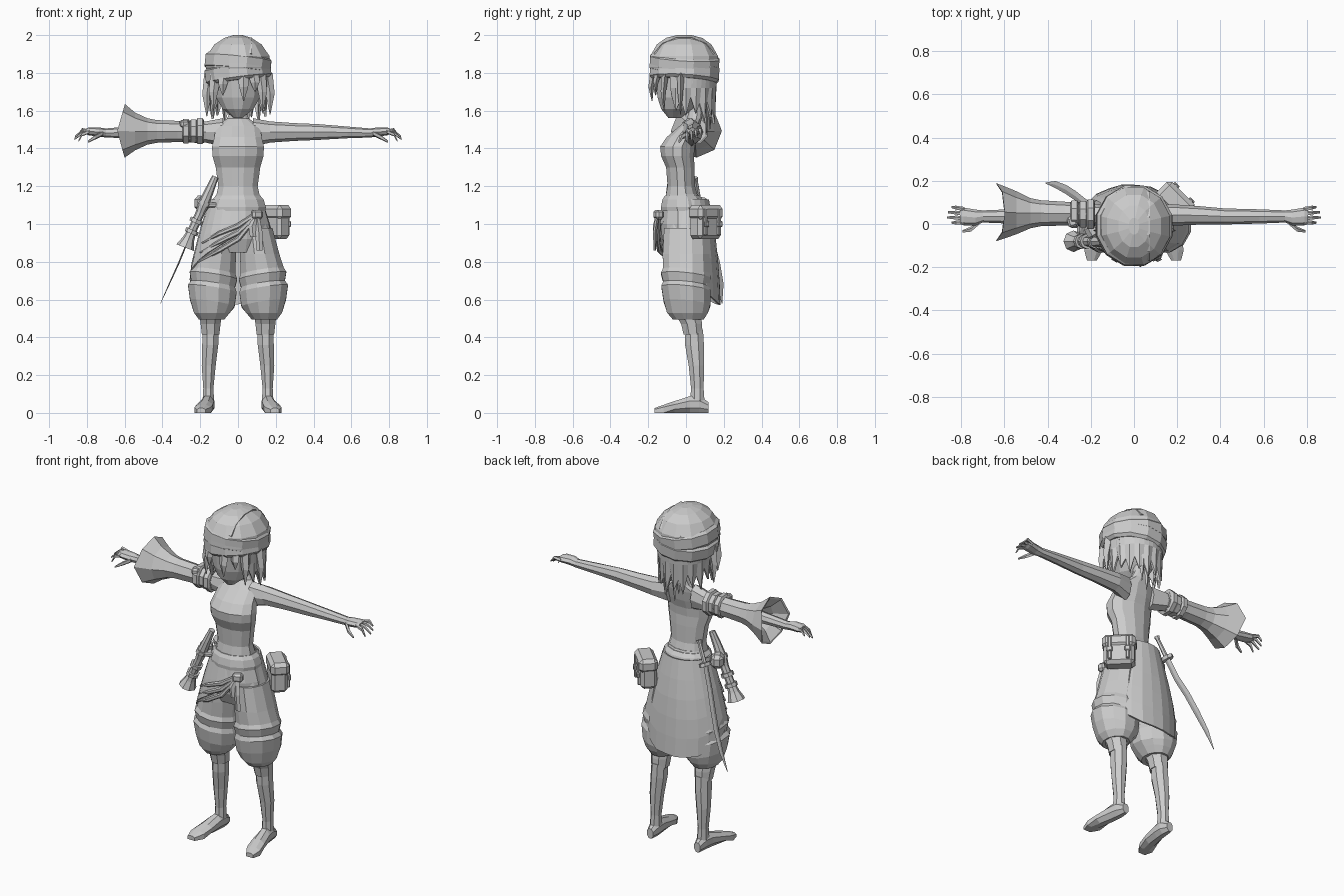
import bpy, bmesh, math
from mathutils import Vector, Matrix

AXES = {'x': ((0, 1, 0), (0, 0, 1)), 'y': ((1, 0, 0), (0, 0, 1)), 'z': ((1, 0, 0), (0, 1, 0))}


def finish(name, bm):
    bmesh.ops.recalc_face_normals(bm, faces=bm.faces)
    me = bpy.data.meshes.new(name)
    bm.to_mesh(me)
    bm.free()
    ob = bpy.data.objects.new(name, me)
    bpy.context.collection.objects.link(ob)
    return ob


def tube(name, rings, n=8, axis=None, s=1, caps=True, phase=0.0):
    """Loft elliptical rings (x, y, z, r1, r2); s=-1 mirrors in x."""
    bm = bmesh.new()
    pts = [Vector((r[0] * s, r[1], r[2])) for r in rings]
    loops = []
    for i, r in enumerate(rings):
        if axis:
            u, v = (Vector(a) for a in AXES[axis])
        else:
            t = (pts[min(i + 1, len(pts) - 1)] - pts[max(i - 1, 0)]).normalized()
            u = t.cross(Vector((0, 1, 0))).normalized()
            v = u.cross(t)
        angles = [2 * math.pi * (k + phase) / n for k in range(n)]
        loops.append([bm.verts.new(pts[i] + u * r[3] * math.cos(a) + v * r[4] * math.sin(a)) for a in angles])
    for a, b in zip(loops, loops[1:]):
        for k in range(n):
            bm.faces.new((a[k], a[(k + 1) % n], b[(k + 1) % n], b[k]))
    if caps:
        bm.faces.new(loops[0])
        bm.faces.new(loops[-1])
    return finish(name, bm)


def box(name, loc, size, rot=0.0, bevel=0.0):
    bm = bmesh.new()
    bmesh.ops.create_cube(bm, size=1)
    bmesh.ops.scale(bm, vec=size, verts=bm.verts)
    if bevel:
        bmesh.ops.bevel(bm, geom=bm.edges[:], offset=bevel, segments=1, affect='EDGES')
    bmesh.ops.transform(bm, matrix=Matrix.Translation(loc) @ Matrix.Rotation(rot, 4, 'Z'), verts=bm.verts)
    return finish(name, bm)


def sheet(name, columns, thick):
    """Skin a grid of points given as columns, then thicken it."""
    bm = bmesh.new()
    g = [[bm.verts.new(p) for p in c] for c in columns]
    for a, b in zip(g, g[1:]):
        for k in range(len(a) - 1):
            bm.faces.new((a[k], a[k + 1], b[k + 1], b[k]))
    ob = finish(name, bm)
    m = ob.modifiers.new('thickness', 'SOLIDIFY')
    m.thickness = thick
    m.offset = 0
    return ob


def lerp(table, x):
    for (x0, *a), (x1, *b) in zip(table, table[1:]):
        if x <= x1:
            t = max(0, (x - x0) / (x1 - x0))
            return [p + (q - p) * t for p, q in zip(a, b)]
    return list(table[-1][1:])


# torso and hips
tube('torso', [(0, -.02, 1.1, .13, .1), (0, -.025, 1.2, .108, .075), (0, -.03, 1.3, .122, .078),
               (0, -.045, 1.36, .14, .09), (0, -.045, 1.41, .142, .095), (0, -.02, 1.46, .13, .085),
               (0, .02, 1.52, .12, .055), (0, .045, 1.558, .06, .04), (0, .05, 1.6, .04, .038),
               (0, .04, 1.68, .04, .04)], 12, 'z', phase=.5)
tube('hips', [(0, -.02, 1.16, .115, .085), (0, -.015, 1.1, .14, .11), (0, -.01, 1.0, .17, .13),
              (0, 0, .92, .185, .13), (0, 0, .85, .15, .1)], 12, 'z', phase=.5)
tube('belt', [(0, -.02, 1.15, .122, .095), (0, -.018, 1.13, .14, .11), (0, -.015, 1.09, .153, .122),
              (0, -.015, 1.07, .15, .12)], 12, 'z', phase=.5)

# head, ears, turban
tube('head', [(0, -.06, 1.562, .025, .035), (0, -.045, 1.61, .085, .09), (0, -.025, 1.67, .12, .13),
              (0, -.015, 1.76, .135, .15), (0, -.01, 1.85, .14, .155)], 12, 'z', phase=.5)
tube('turban', [(0, -.01, 1.78, .155, .17), (0, -.01, 1.83, .178, .19), (0, -.01, 1.89, .172, .185),
                (0, -.01, 1.95, .13, .15), (0, -.01, 1.985, .075, .1), (0, -.01, 2.0, .025, .04)], 12, 'z', phase=.5)
for i, tilt in enumerate((.13, -.1)):
    z = 1.8 + .05 * i
    band = tube('turban_band', [(0, 0, -.045, .165, .175), (0, 0, -.03, .181, .19), (0, 0, .03, .181, .19),
                                (0, 0, .045, .165, .175)], 12, 'z', phase=.5)
    band.data.transform(Matrix.Translation((0, -.008, z)) @ Matrix.Rotation(-.06, 4, 'X') @ Matrix.Rotation(-tilt, 4, 'Y'))
for i in range(3):
    sheet('turban_fold', [[(x + dx, -.01 + .165 * math.sin(a), 1.872 + .125 * math.cos(a) - .3 * abs(x))
                           for dx in (0, .035)] for x in [-.07 + .055 * i]
                          for a in [k * .5 - 1.25 for k in range(6)]], .012)

# hair: jagged shell round the back and sides, plus loose front locks
cols = []
for k in range(25):
    a = math.radians(-28 + k * 236 / 24)
    low = (1.68, 1.60, 1.66, 1.57)[k % 4] - .04 * max(0, math.sin(a))
    cols.append([(r * math.cos(a), -.005 + (r + .01) * math.sin(a), z)
                 for r, z in ((.155, 1.8), (.15, 1.72), (.135 + .01 * (k % 2), low))])
sheet('hair', cols, .012)
for x, y, z in ((-.13, -.12, 1.6), (.13, -.12, 1.6), (-.08, -.165, 1.68), (.03, -.185, 1.65), (.09, -.16, 1.7),
                (-.165, -.03, 1.57), (.17, -.03, 1.58), (-.04, .13, 1.53), (.05, .13, 1.5), (0, .11, 1.47)):
    tube('hair_lock', [(x * .9, y * .92, 1.8, .03, .02), (x, y, (1.8 + z) / 2, .024, .014), (x, y * .97, z, .002, .002)], 4, 'z')

for s, side in ((1, 'left'), (-1, 'right')):
    tube(side + '_ear', [(.125, .02, 1.7, .01, .012), (.14, .03, 1.72, .012, .028), (.145, .035, 1.76, .01, .02)], 6, 'z', s)
    # arm, palm, fingers
    tube(side + '_arm', [(.08, .025, 1.485, .05, .075), (.17, .042, 1.487, .05, .056), (.3, .04, 1.487, .043, .047),
                         (.42, .035, 1.487, .037, .042), (.58, .035, 1.485, .033, .031), (.7, .035, 1.482, .028, .024),
                         (.735, .03, 1.487, .037, .024), (.79, .035, 1.49, .041, .021), (.805, .036, 1.49, .036, .014)],
         8, 'x', s)
    for i in range(4):
        y, e = .005 + .021 * i, (.845, .865, .862, .845)[i]
        tube(side + '_finger', [(.785, y, 1.49, .011, .011), (.825, y * 1.1, 1.498 - .008 * (3 - i), .01, .01),
                                (e, y * 1.15, 1.475 - .012 * (3 - i), .005, .006)], 5, 'x', s)
    tube(side + '_thumb', [(.715, .01, 1.48, .014, .014), (.755, -.025, 1.46, .013, .013), (.795, -.035, 1.435, .006, .006)],
         5, 'x', s)
    # baggy trouser leg with fold ridges
    leg = tube(side + '_trouser_leg', [(.095, 0, .98, .09, .12), (.115, 0, .84, .108, .128), (.128, .002, .75, .118, .128),
                                       (.13, .0, .725, .13, .137), (.132, 0, .68, .12, .125), (.136, 0, .655, .133, .135),
                                       (.136, .005, .58, .122, .128), (.138, .008, .53, .098, .112),
                                       (.14, .012, .495, .07, .085)], 12, 'z', s, phase=.5)
    for v in leg.data.vertices:
        if .56 < v.co.z < .8:
            v.co.z += .15 * (abs(v.co.x) - .13) - .1 * v.co.y
    # cuff, shin, foot
    tube(side + '_cuff', [(.145, .015, .51, .062, .07), (.145, .03, .47, .057, .06), (.145, .037, .415, .05, .054)], 8, 'z', s, phase=.5)
    tube(side + '_shin', [(.145, .042, .44, .045, .052), (.147, .045, .36, .046, .054), (.155, .055, .25, .04, .044),
                          (.157, .06, .13, .029, .036), (.157, .06, .05, .034, .042)], 8, 'z', s, phase=.5)
    foot = tube(side + '_foot', [(.157, .118, .03, .022, .03), (.157, .07, .045, .036, .05), (.162, .02, .045, .038, .047),
                                 (.175, -.06, .032, .046, .033), (.187, -.12, .022, .047, .022), (.195, -.168, .013, .025, .013)],
                8, 'y', s, phase=.5)
    for v in foot.data.vertices:
        if v.co.z < .014:
            v.co.z = 0

# wide sleeve with open flared mouth, and arm bands
sleeve = tube('flared_sleeve', [(-.18, .045, 1.49, .055, .062), (-.32, .048, 1.49, .055, .056), (-.43, .05, 1.49, .06, .06),
                                (-.48, .05, 1.49, .07, .07), (-.545, .052, 1.49, .1, .1), (-.64, .055, 1.493, .135, .142),
                                (-.635, .055, 1.493, .125, .13), (-.56, .045, 1.49, .075, .075), (-.5, .04, 1.49, .035, .035)],
              8, 'x')
for v in sleeve.data.vertices:
    if v.co.x < -.6:
        v.co.x += .04 * abs(v.co.z - 1.49) / .14
for x, r in ((-.2, .075), (-.235, .066), (-.275, .07)):
    tube('arm_band', [(x + .018, .045, 1.492, r - .012, r - .012), (x + .012, .045, 1.492, r, r),
                      (x - .014, .045, 1.492, r, r), (x - .02, .045, 1.492, r - .012, r - .012)], 8, 'x', phase=.5)
box('arm_band_knot', (-.285, .01, 1.53), (.045, .05, .04), .3, .01)

# wrap skirt: asymmetric hem running clockwise from the knot
HEM = [(0, 1.03), (35, .95), (65, .88), (100, .8), (130, .7), (165, .6), (200, .57), (240, .58), (270, .63), (300, .69),
       (325, .73), (338, .75), (352, .98)]
GIRTH = [(.56, .235, .175), (.75, .24, .168), (.95, .19, .148), (1.14, .132, .112)]
cols = []
for k in range(23):
    d = k * 16
    a, low, col = math.radians(-52 - d), lerp(HEM, d)[0], []
    for j in range(6):
        z = 1.13 + (low - 1.13) * j / 5
        rx, ry = lerp(GIRTH, z)
        f = 1 + .02 * (k % 2) * j / 5
        col.append((-.012 + rx * f * math.cos(a), .003 + ry * f * math.sin(a), z))
    cols.append(col)
sheet('wrap_skirt', cols, .01)
# diagonal gathered folds on the front of the skirt
for i in range(3):
    tube('skirt_fold', [(.09, -.145, 1.05 - .01 * i, .012, .014), (0, -.152, .99 - .035 * i, .014, .014),
                        (-.1, -.142, .95 - .045 * i, .012, .012), (-.19 - .01 * i, -.085, .9 - .05 * i, .005, .006)], 6)
box('sash_knot', (.1, -.145, 1.05), (.06, .045, .05), .4, .012)
for x, z in ((.075, .93), (.11, .86)):
    tube('sash_tail', [(.1, -.15, 1.05, .012, .01), (x, -.165, (z + 1.05) / 2, .02, .01), (x + .005, -.165, z, .016, .006)], 4, 'z')

# belt pouch facing back left, with flap and straps
R = -math.pi / 4


def on_pouch(name, u, v, z, size, bevel):
    p = Matrix.Rotation(R, 3, 'Z') @ Vector((u, v, 0))
    box(name, (.19 + p.x, .103 + p.y, z), size, R, bevel)


on_pouch('pouch', 0, 0, .995, (.17, .09, .15), .018)
on_pouch('pouch_flap', 0, .003, 1.06, (.185, .105, .08), .02)
for u in (-.05, .05):
    on_pouch('pouch_strap', u, .05, 1.01, (.02, .02, .14), .004)
    on_pouch('pouch_buckle', u, .058, 1.0, (.032, .016, .03), .004)

# flared-barrel gun at the hip, with grip, lock and holster bag
tube('gun_barrel', [(-.12, -.075, 1.25, .018, .018), (-.15, -.08, 1.18, .024, .024), (-.185, -.08, 1.1, .03, .03),
                    (-.2, -.08, 1.06, .024, .024), (-.245, -.08, .96, .024, .024), (-.262, -.08, .92, .032, .032),
                    (-.28, -.08, .875, .05, .05), (-.275, -.08, .885, .035, .035)], 8)
for t in (.35, .6, .75):
    x, z = -.12 - .16 * t, 1.25 - .375 * t
    tube('gun_ring', [(x, -.08, z, .036, .036), (x - .009, -.08, z - .02, .036, .036)], 8)
box('hip_bag', (-.19, -.03, 1.11), (.07, .08, .08), .5, .02)
box('gun_strap', (-.15, -.06, 1.1), (.1, .07, .025), .3, .006)

# curved sword with hilt and guard
tube('sword_hilt', [(-.12, .05, 1.245, .016, .016), (-.128, .053, 1.225, .011, .011), (-.175, .07, 1.12, .013, .013)], 6)
tube('sword_guard', [(-.173, .07, 1.13, .03, .04), (-.181, .072, 1.112, .03, .04)], 8)
tube('sword_blade', [(-.18, .07, 1.115, .005, .02), (-.225, .095, 1.0, .005, .021), (-.27, .13, .9, .004, .022),
                     (-.315, .16, .79, .004, .021), (-.365, .183, .68, .003, .016), (-.41, .19, .58, .001, .002)], 4)
